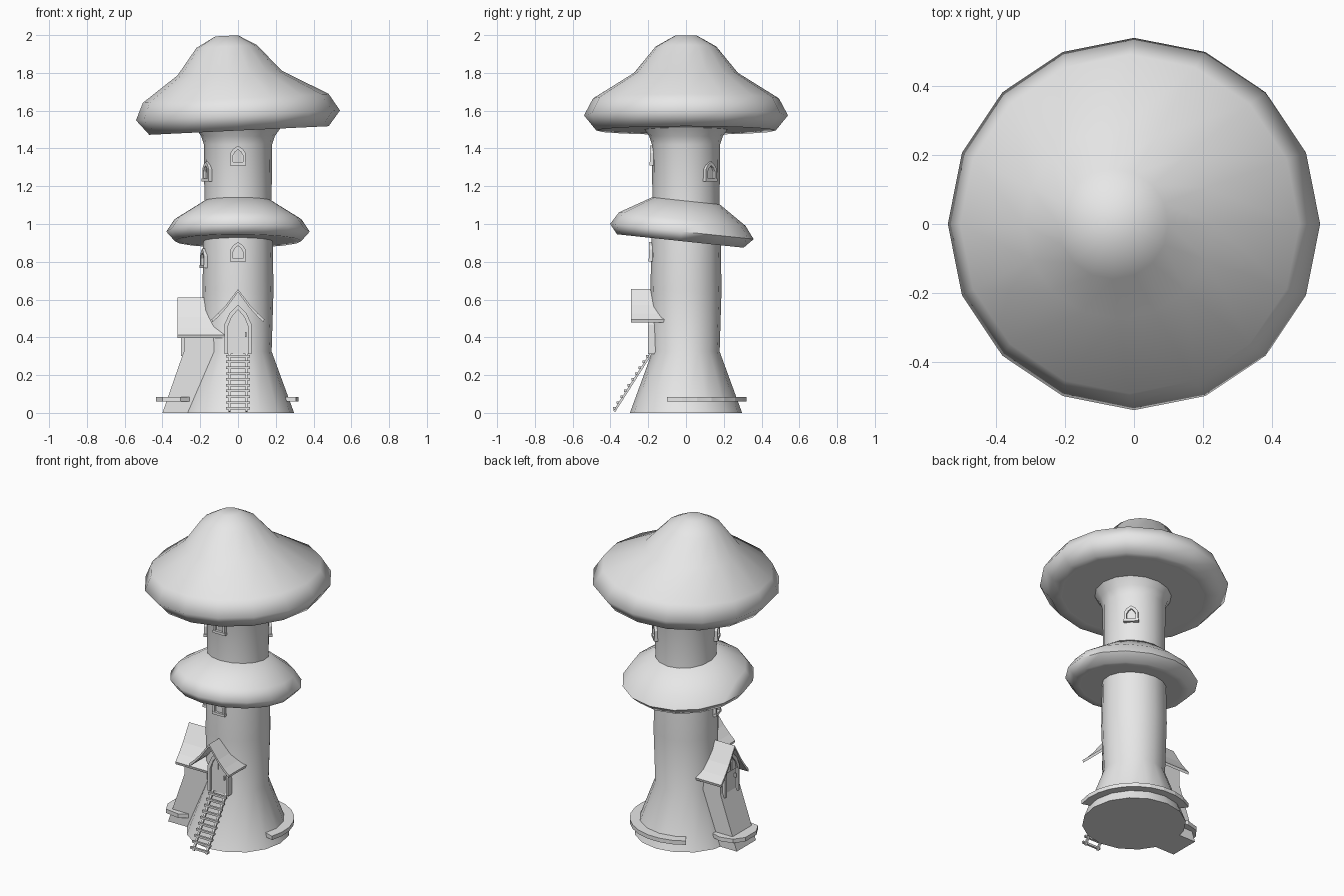
import bpy, bmesh
from math import cos, sin, pi, radians
from mathutils import Matrix, Vector

cube = bpy.data.objects.get("Cube")
if cube:
    bpy.data.objects.remove(cube)

stone = bpy.data.materials.new("pale_grey")
stone.use_nodes = True
stone.diffuse_color = (0.8, 0.8, 0.8, 1)
stone.node_tree.nodes["Principled BSDF"].inputs["Base Color"].default_value = (0.8, 0.8, 0.8, 1)


def finish(name, bm, angle=None):
    bmesh.ops.recalc_face_normals(bm, faces=bm.faces)
    mesh = bpy.data.meshes.new(name)
    bm.to_mesh(mesh)
    bm.free()
    mesh.materials.append(stone)
    if angle:
        flat = [e.index for e in mesh.edges if e.use_edge_sharp]
        mesh.shade_smooth()
        mesh.set_sharp_from_angle(angle=radians(angle))
        for i in flat:
            mesh.edges[i].use_edge_sharp = True
    obj = bpy.data.objects.new(name, mesh)
    bpy.context.collection.objects.link(obj)
    return obj


def loft(name, rings, tilt=(0, 0), sides=16, angle=75):
    """Round body from rings of (radius, centre x, centre y, height)."""
    bm = bmesh.new()
    loops = []
    for r, cx, cy, z in rings:
        loop = []
        for i in range(sides):
            x, y = r * cos(2 * pi * i / sides), r * sin(2 * pi * i / sides)
            loop.append(bm.verts.new((cx + x, cy + y, z + tilt[0] * x + tilt[1] * y)))
        loops.append(loop)
    for a, b in zip(loops, loops[1:]):
        for i in range(sides):
            j = (i + 1) % sides
            bm.faces.new((a[i], a[j], b[j], b[i]))
    underside = bm.faces.new(loops[0])
    bm.faces.new(loops[-1])
    for e in underside.edges:
        e.smooth = False
    return finish(name, bm, angle)


def prism(name, pts, near, far, matrix=Matrix()):
    """Extrude an outline along the local z axis, then place it."""
    bm = bmesh.new()
    a = [bm.verts.new((x, y, near)) for x, y in pts]
    b = [bm.verts.new((x, y, far)) for x, y in pts]
    bm.faces.new(a)
    bm.faces.new(b)
    for i in range(len(pts)):
        j = (i + 1) % len(pts)
        bm.faces.new((a[i], a[j], b[j], b[i]))
    bm.transform(matrix)
    return finish(name, bm)


def bar(name, p, q, t):
    p, q = Vector(p), Vector(q)
    rot = (q - p).to_track_quat('Z', 'Y').to_matrix().to_4x4()
    outline = [(-t, -t), (t, -t), (t, t), (-t, t)]
    return prism(name, outline, 0, (q - p).length, Matrix.Translation(p) @ rot)


def facing(degrees, z, side=0):
    """Frame with local x sideways, y up and z pointing outwards."""
    a = radians(degrees)
    out, up = Vector((cos(a), sin(a), 0)), Vector((0, 0, 1))
    m = Matrix((up.cross(out), up, out)).transposed().to_4x4()
    return Matrix.Translation((0, 0, z)) @ m @ Matrix.Translation((side, 0, 0))


def arch(w, h):
    right = [(w, 0), (w, 0.6 * h), (0.62 * w, 0.83 * h)]
    return [(-x, y) for x, y in right] + [(0, h)] + right[::-1]


def window(name, degrees, z, r):
    m = facing(degrees, z)
    prism(name + "_frame", arch(0.04, 0.1) + arch(0.026, 0.08)[::-1], r - 0.03, r + 0.012, m)
    prism(name + "_pane", arch(0.03, 0.085), r - 0.03, r - 0.002, m)
    prism(name + "_sill", [(-0.043, -0.004), (0.043, -0.004), (0.043, 0.012), (-0.043, 0.012)],
          r - 0.03, r + 0.015, m)


def doorway(name, m, r):
    prism(name + "_frame", arch(0.072, 0.26) + arch(0.055, 0.235)[::-1], r - 0.04, r + 0.02, m)
    prism(name + "_panel", arch(0.058, 0.24), r - 0.04, r + 0.006, m)
    for s in (-1, 1):
        pane = [(s * 0.006, 0.145), (s * 0.045, 0.145), (s * 0.042, 0.185), (s * 0.006, 0.222)]
        prism(name + "_glazing", pane, r, r + 0.012, m)
    prism(name + "_handle", [(0.036, 0.09), (0.044, 0.09), (0.044, 0.115), (0.036, 0.115)],
          r, r + 0.018, m)


def roof(name, m, w, h, near, far):
    half = [(0, h), (0.45 * w, 0.48 * h), (0.75 * w, 0.2 * h), (w, 0)]
    top = [(-x, y) for x, y in half[:0:-1]] + half
    prism(name, top + [(x * 0.97, y - 0.016) for x, y in top[::-1]], near, far, m)


# Tower stem
loft("stem", [(r, 0, 0, z) for r, z in (
    (0.297, 0), (0.178, 0.325), (0.188, 0.65), (0.184, 0.9), (0.178, 1.1),
    (0.18, 1.42), (0.195, 1.465), (0.23, 1.515))], angle=50)

# Mushroom caps
loft("upper_cap", [(0.41, 0.005, 0, 1.5), (0.475, 0.005, 0, 1.495), (0.54, 0, 0, 1.575),
                   (0.492, -0.012, 0, 1.665), (0.275, -0.045, 0, 1.8),
                   (0.16, -0.06, 0, 1.94), (0.06, -0.06, 0, 1.996)], tilt=(0.048, 0))
loft("middle_cap", [(0.29, 0, -0.03, 0.912), (0.335, 0, -0.03, 0.91), (0.38, 0, -0.022, 0.96),
                    (0.335, 0, -0.02, 1.026), (0.18, 0, 0, 1.122)], tilt=(0, -0.106))

# Windows
window("upper_front_window", 270, 1.315, 0.178)
window("lower_front_window", 270, 0.805, 0.183)
window("upper_side_window", 205, 1.23, 0.178)
window("upper_back_window", 45, 1.23, 0.178)
window("lower_side_window", 195, 0.77, 0.185)

# Front entrance
doorway("front_door", facing(270, 0.312), 0.18)
roof("front_roof", facing(270, 0.495), 0.14, 0.16, 0.08, 0.29)

# Side entrance
side_frame = facing(180, 0, 0.03)
buttress = Matrix(((-1, 0, 0), (0, 0, 1), (0, 1, 0))).to_4x4()
prism("side_buttress", [(0, 0), (0.4, 0), (0.285, 0.33), (0.285, 0.44), (0, 0.44)],
      -0.125, 0.065, buttress)
prism("side_gable", [(-0.095, 0.43), (0.095, 0.43), (0.06, 0.5), (0, 0.59), (-0.06, 0.5)],
      0.1, 0.284, side_frame)
doorway("side_door", facing(180, 0.3, 0.03), 0.283)
roof("side_roof", facing(180, 0.412, 0.03), 0.137, 0.198, 0.05, 0.32)

# Shelf fungi around the foot
arc = [radians(-18 + 143 * i / 10) for i in range(11)]
prism("left_shelf", [(0.322 * cos(a), 0.322 * sin(a)) for a in arc]
      + [(0.24 * cos(a), 0.24 * sin(a)) for a in arc[::-1]], 0.06, 0.085)
prism("right_shelf", [(-0.25, 0.09), (-0.31, 0.11), (-0.39, 0.09), (-0.435, 0.03),
                      (-0.435, -0.08), (-0.4, -0.145), (-0.305, -0.16), (-0.25, -0.12)],
      0.06, 0.085)

# Ladder
foot, head = Vector((0, -0.38, 0.008)), Vector((0, -0.185, 0.315))
for s in (-1, 1):
    shift = Vector((s * 0.045, 0, 0))
    bar("ladder_rail", foot + shift, head + shift, 0.006)
for i in range(10):
    p = foot.lerp(head, (i + 0.4) / 10) + Vector((0, -0.008, 0.004))
    bar("ladder_rung", p - Vector((0.063, 0, 0)), p + Vector((0.063, 0, 0)), 0.0065)
